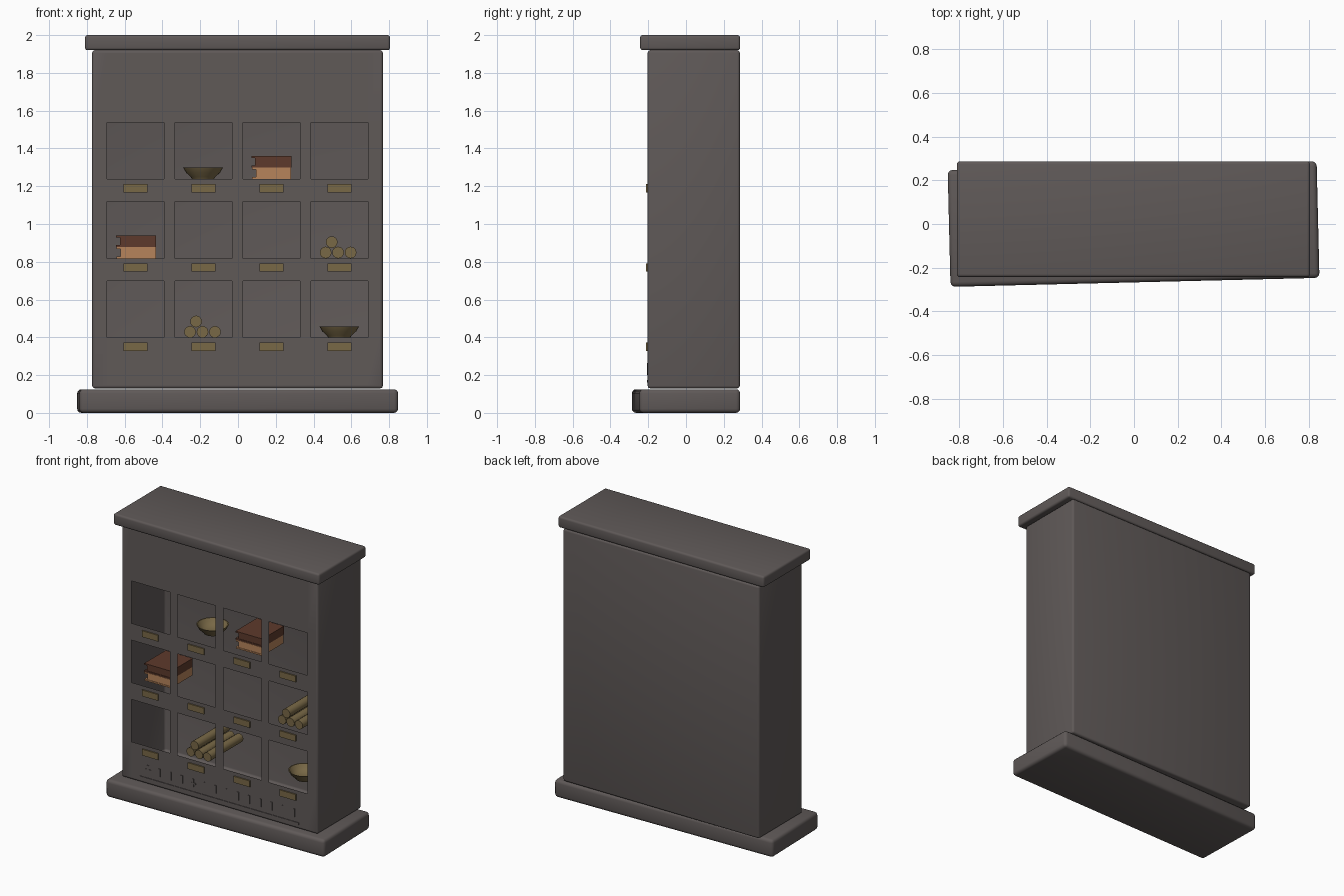
import bpy, bmesh, math
from mathutils import Matrix, Vector

cube = bpy.data.objects.get("Cube")
if cube:
    bpy.data.objects.remove(cube, do_unlink=True)


def material(name, rgb):
    m = bpy.data.materials.new(name)
    m.use_nodes = True
    m.diffuse_color = (*rgb, 1)
    m.node_tree.nodes["Principled BSDF"].inputs["Base Color"].default_value = (*rgb, 1)
    return m


STONE = material("dark stone", (0.115, 0.1, 0.097))
PARCHMENT = material("old parchment", (0.19, 0.14, 0.062))
TAN = material("tan leather", (0.47, 0.23, 0.105))
BROWN = material("brown leather", (0.11, 0.042, 0.025))


def finish(name, bm, mat, smooth=True):
    mesh = bpy.data.meshes.new(name)
    bm.to_mesh(mesh)
    bm.free()
    mesh.materials.append(mat)
    ob = bpy.data.objects.new(name, mesh)
    bpy.context.collection.objects.link(ob)
    if smooth:
        bpy.ops.object.select_all(action='DESELECT')
        ob.select_set(True)
        bpy.context.view_layer.objects.active = ob
        bpy.ops.object.shade_smooth_by_angle(angle=math.radians(35))
    return ob


def add_box(bm, lo, hi, bevel=0.0, turn=0.0):
    lo, hi = Vector(lo), Vector(hi)
    mat = (Matrix.Translation((lo + hi) / 2) @ Matrix.Rotation(turn, 4, 'Z')
           @ Matrix.Diagonal((*(hi - lo), 1)))
    verts = bmesh.ops.create_cube(bm, size=1, matrix=mat)["verts"]
    if bevel:
        edges = list({e for v in verts for e in v.link_edges})
        bmesh.ops.bevel(bm, geom=edges, offset=bevel, segments=3, profile=0.5, affect='EDGES')


def box(name, lo, hi, mat, bevel=0.0, turn=0.0):
    bm = bmesh.new()
    add_box(bm, lo, hi, bevel, turn)
    return finish(name, bm, mat, bevel > 0)


COLS = [-0.543 + 0.36 * i for i in range(4)]
ROWS = [0.548 + 0.42 * i for i in range(3)]
HALF = 0.15
FRONT = -0.203

# Plinth, slightly askew, and top slab
box("plinth", (-0.846, -0.267, 0), (0.842, 0.267, 0.125), STONE, 0.022, math.radians(1.39))
box("top_slab", (-0.81, -0.243, 1.92), (0.805, 0.287, 2), STONE, 0.014)

# Hollow cabinet shell whose front face is replaced by a panel with square openings
bm = bmesh.new()
add_box(bm, (-0.772, FRONT, 0.13), (0.767, 0.285, 1.92), 0.014)
front = min(bm.faces, key=lambda f: f.calc_center_median().y)
xs = [min(v.co.x for v in front.verts), max(v.co.x for v in front.verts)]
zs = [min(v.co.z for v in front.verts), max(v.co.z for v in front.verts)]
bmesh.ops.delete(bm, geom=[front], context='FACES_ONLY')
xs = sorted(xs + [c + s * HALF for c in COLS for s in (-1, 1)])
zs = sorted(zs + [r + s * HALF for r in ROWS for s in (-1, 1)])
grid = [[bm.verts.new((x, FRONT, z)) for x in xs] for z in zs]
for j in range(len(zs) - 1):
    for i in range(len(xs) - 1):
        if not (i % 2 and j % 2):
            bm.faces.new((grid[j][i], grid[j][i + 1], grid[j + 1][i + 1], grid[j + 1][i]))
bmesh.ops.remove_doubles(bm, verts=bm.verts, dist=0.0005)
finish("cabinet_body", bm, STONE)

# Small plates below each opening
for c in COLS:
    for r in ROWS:
        box("shelf_plate", (c - 0.063, -0.212, r - 0.22), (c + 0.063, FRONT, r - 0.176), PARCHMENT)

# Ornament strip: thin rail and a row of hooked marks
box("ornament_rail", (-0.625, FRONT - 0.004, 0.16), (0.62, FRONT, 0.175), STONE)


def hook(x, crossed):
    outline = [(-0.004, 0), (0.01, 0.008), (0.01, 0.065), (-0.004, 0.065),
               (-0.024, 0.045), (-0.02, 0.035), (-0.004, 0.046)]
    bm = bmesh.new()
    face = bm.faces.new([bm.verts.new((x + px, FRONT - 0.004, 0.2 + pz)) for px, pz in outline])
    ext = bmesh.ops.extrude_face_region(bm, geom=[face])["geom"]
    bmesh.ops.translate(bm, vec=(0, 0.004, 0), verts=[g for g in ext if isinstance(g, bmesh.types.BMVert)])
    bmesh.ops.recalc_face_normals(bm, faces=bm.faces)
    if crossed:
        add_box(bm, (x - 0.024, FRONT - 0.004, 0.226), (x + 0.026, FRONT, 0.238))
    finish("ornament_hook", bm, STONE, False)


for i in range(14):
    hook(-0.565 + 0.088 * i, i in (0, 4))


# Shallow bowls, turned from a closed profile
def bowl(x, z):
    profile = [(0, 0.004), (0.058, 0), (0.066, 0.012), (0.09, 0.034), (0.105, 0.06),
               (0.098, 0.06), (0.082, 0.036), (0.055, 0.016), (0, 0.014)]
    bm = bmesh.new()
    verts = [bm.verts.new((r, 0, h)) for r, h in profile]
    edges = [bm.edges.new(p) for p in zip(verts, verts[1:])]
    bmesh.ops.spin(bm, geom=verts + edges, axis=(0, 0, 1), cent=(0, 0, 0),
                   angle=math.tau, steps=24)
    bmesh.ops.remove_doubles(bm, verts=bm.verts, dist=0.0005)
    bmesh.ops.recalc_face_normals(bm, faces=bm.faces)
    bmesh.ops.translate(bm, vec=(x, -0.02, z), verts=bm.verts)
    finish("bowl", bm, PARCHMENT)


bowl(-0.185, ROWS[2] - HALF)
bowl(0.536, ROWS[0] - HALF)


# Piles of rolled scrolls, lying front to back
def scrolls(x, z):
    for dx, dz in ((-0.066, 0.031), (0, 0.031), (0.066, 0.031), (-0.034, 0.086)):
        bm = bmesh.new()
        place = Matrix.Translation((x + dx, 0.01, z + dz)) @ Matrix.Rotation(math.pi / 2, 4, 'X')
        bmesh.ops.create_cone(bm, cap_ends=True, segments=16, radius1=0.031, radius2=0.031,
                              depth=0.36, matrix=place)
        finish("scroll", bm, PARCHMENT)


scrolls(-0.188, ROWS[0] - HALF)
scrolls(0.53, ROWS[1] - HALF)


# Stacks of two books: cover boards, spine and a recessed page block
def book(x, z, mat, page_mat, width):
    y0, y1, t, h = -0.13, 0.11, 0.01, 0.06
    box("book_lower_board", (x, y0, z), (x + width, y1, z + t), mat)
    box("book_upper_board", (x, y0, z + h - t), (x + width, y1, z + h), mat)
    box("book_spine", (x + width - t, y0, z + t), (x + width, y1, z + h - t), mat)
    box("book_pages", (x + 0.02, y0 + 0.004, z + t), (x + width - t, y1 - 0.004, z + h - t), page_mat)


def book_stack(x, z):
    book(x, z, TAN, TAN, 0.207)
    book(x - 0.003, z + 0.061, BROWN, BROWN, 0.212)


book_stack(0.074, ROWS[2] - HALF)
book_stack(-0.642, ROWS[1] - HALF)
